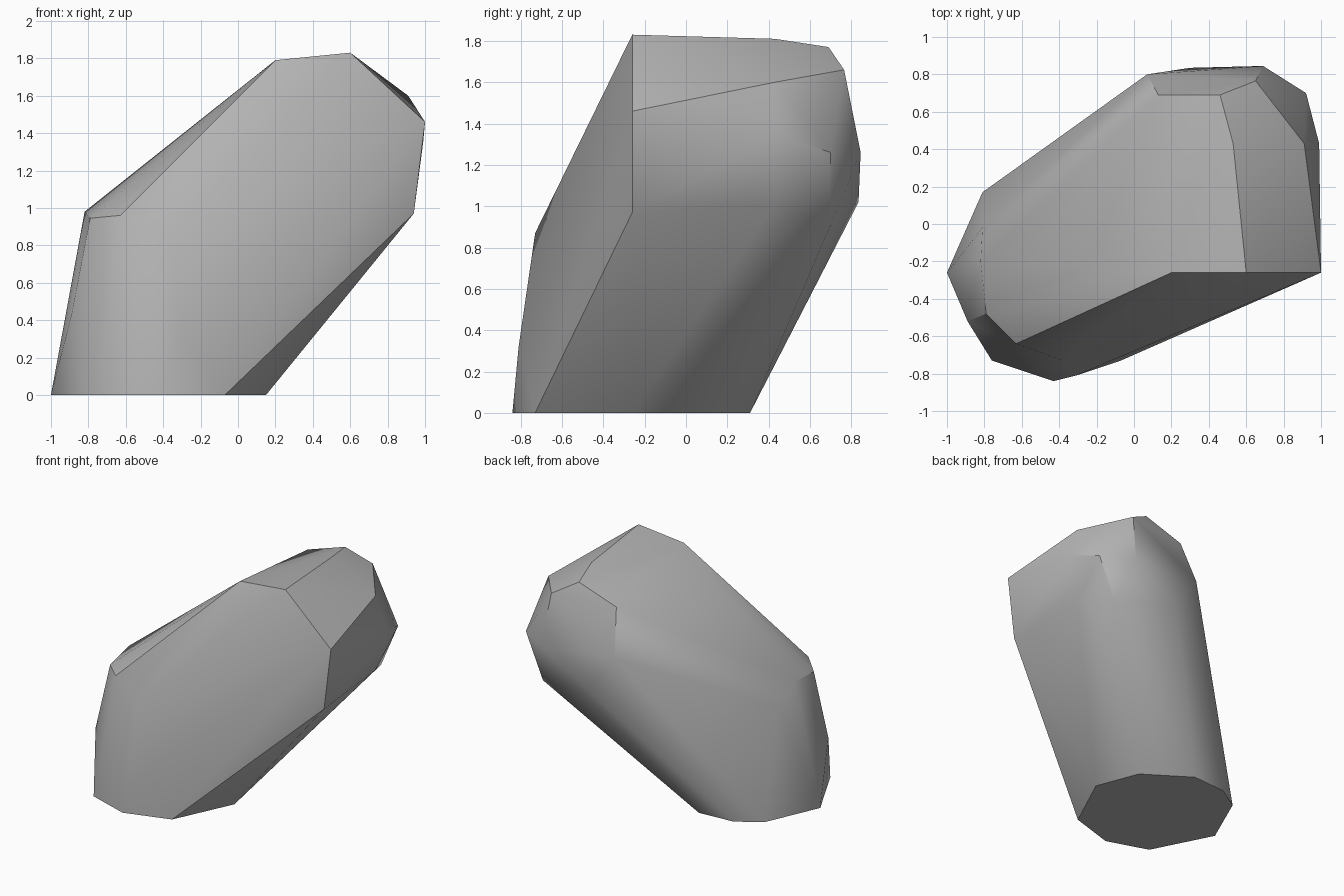
import bpy
import bmesh
import math

# Remove the default object
default = bpy.data.objects.get("Cube")
if default:
    bpy.data.objects.remove(default, do_unlink=True)

# Stone colour
stone = bpy.data.materials.new("stone_grey")
stone.use_nodes = True
grey = (0.45, 0.45, 0.45, 1)
stone.diffuse_color = grey
bsdf = next(n for n in stone.node_tree.nodes if n.type == 'BSDF_PRINCIPLED')
bsdf.inputs["Base Color"].default_value = grey
bsdf.inputs["Roughness"].default_value = 0.9

# Flat footprint on the ground (x, y)
foot = [(-1, -.26), (-.76, -.73), (-.43, -.84), (-.07, -.73), (.15, -.26),
        (.02, .08), (-.33, .31), (-.62, .29), (-.81, .17)]

# Corners of the low shoulder above the footprint
shoulder = [(-.89, -.52, .43), (-.31, -.81, .32), (-.38, -.73, .87),
            (-.63, -.64, .96), (-.79, -.48, .945), (-.82, -.2, .98),
            (-.81, -.02, .85)]

# Corners of the leaning head: crown, outer side and back
crown = [(.2, -.26, 1.79), (.6, -.26, 1.83), (.53, .43, 1.81),
         (.46, .69, 1.77), (.13, .69, 1.66), (.65, .765, 1.66)]
side = [(1, -.26, 1.46), (.94, -.26, .97), (.91, .43, 1.6),
        (.99, .43, 1.35), (.91, .43, 1.01)]
back = [(.92, .7, 1.26), (.77, .7, .91), (.69, .845, 1.26),
        (.3, .835, 1.02), (.07, .8, 1.31)]

# Wrap the corners in a convex skin to make the boulder
bm = bmesh.new()
for p in [(x, y, 0) for x, y in foot] + shoulder + crown + side + back:
    bm.verts.new(p)
hull = bmesh.ops.convex_hull(bm, input=bm.verts[:])
loose = {g for g in hull["geom_interior"] + hull["geom_unused"]
         if isinstance(g, bmesh.types.BMVert)}
bmesh.ops.delete(bm, geom=list(loose), context='VERTS')
bmesh.ops.dissolve_limit(bm, angle_limit=math.radians(1),
                         verts=bm.verts[:], edges=bm.edges[:])
bmesh.ops.recalc_face_normals(bm, faces=bm.faces[:])

mesh = bpy.data.meshes.new("boulder")
bm.to_mesh(mesh)
bm.free()
mesh.materials.append(stone)
boulder = bpy.data.objects.new("boulder", mesh)
bpy.context.collection.objects.link(boulder)

# Soft facets with crisp main ridges
bpy.ops.object.select_all(action='DESELECT')
boulder.select_set(True)
bpy.context.view_layer.objects.active = boulder
bpy.ops.object.shade_smooth_by_angle(angle=math.radians(30))
